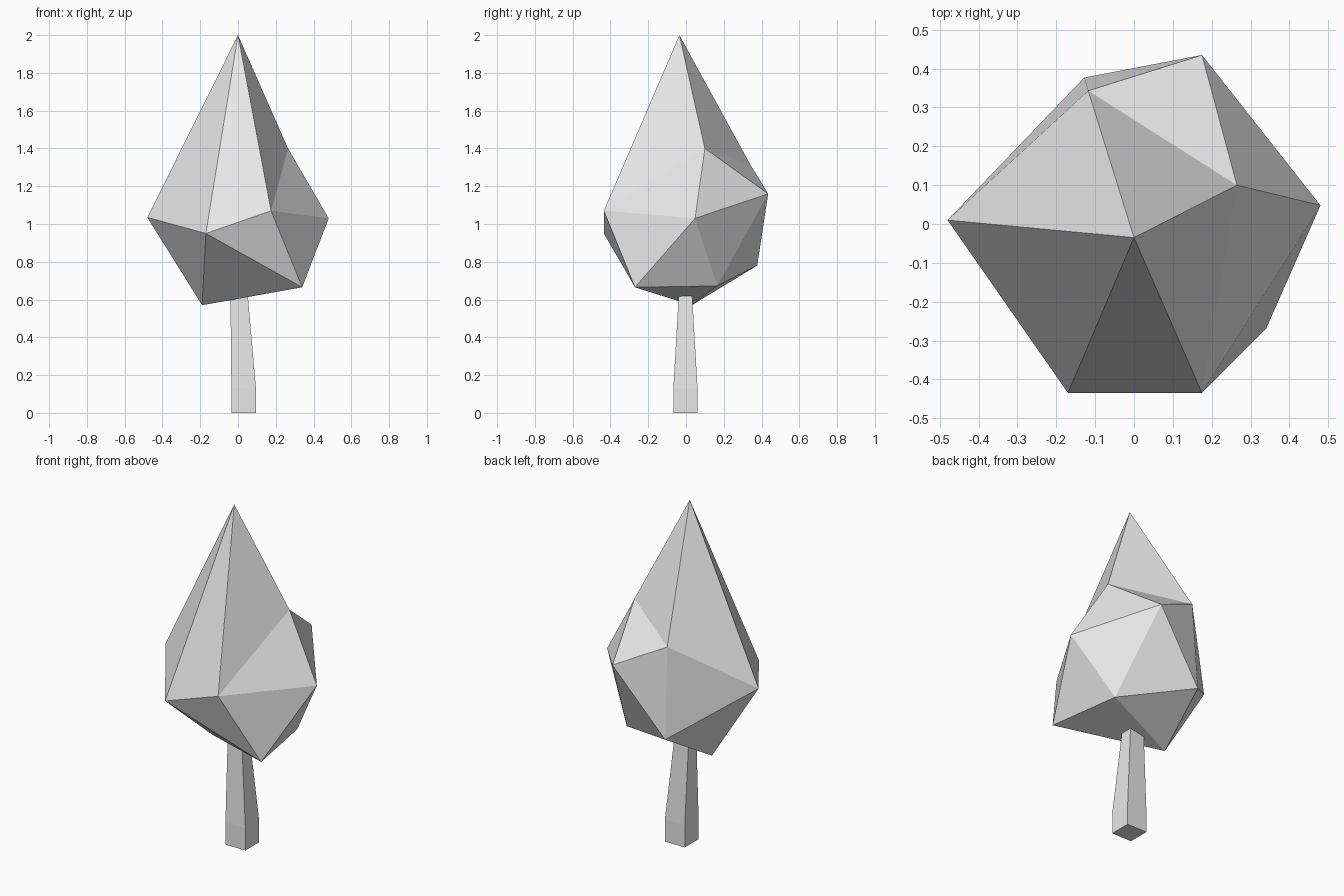
import bpy
import bmesh
from mathutils import Vector

cube = bpy.data.objects.get("Cube")
if cube:
    bpy.data.objects.remove(cube, do_unlink=True)

# One plain grey for the whole tree
grey = bpy.data.materials.new("light_grey")
grey.use_nodes = True
colour = (0.8, 0.8, 0.8, 1.0)
grey.diffuse_color = colour
bsdf = grey.node_tree.nodes["Principled BSDF"]
bsdf.inputs["Base Color"].default_value = colour
bsdf.inputs["Roughness"].default_value = 0.8


def finish(bm, name):
    """Turn a bmesh into a flat-shaded grey object."""
    bmesh.ops.recalc_face_normals(bm, faces=bm.faces)
    mesh = bpy.data.meshes.new(name)
    bm.to_mesh(mesh)
    bm.free()
    mesh.materials.append(grey)
    obj = bpy.data.objects.new(name, mesh)
    bpy.context.collection.objects.link(obj)
    return obj


# Foliage: a stretched, irregular twenty-sided crystal (tip, two rings, base)
tip = (0.0, -0.035, 2.0)
upper_ring = [(-0.48, 0.01, 1.035), (-0.17, -0.435, 0.95), (0.175, -0.435, 1.07),
              (0.265, 0.10, 1.40), (-0.118, 0.343, 1.31)]
lower_ring = [(-0.19, 0.03, 0.57), (0.34, -0.27, 0.665), (0.48, 0.048, 1.03),
              (0.175, 0.435, 1.16), (-0.128, 0.377, 0.78)]
base = (0.27, 0.165, 0.672)

bm = bmesh.new()
top = bm.verts.new(tip)
bottom = bm.verts.new(base)
upper = [bm.verts.new(p) for p in upper_ring]
lower = [bm.verts.new(p) for p in lower_ring]
for i in range(5):
    j = (i + 1) % 5
    bm.faces.new((top, upper[i], upper[j]))
    bm.faces.new((upper[i], lower[i], upper[j]))
    bm.faces.new((upper[j], lower[i], lower[j]))
    bm.faces.new((lower[i], bottom, lower[j]))
finish(bm, "foliage")

# Trunk: square foot with a leaning taper that ends inside the foliage
# Each section is (height, centre x, centre y, half width x, half width y)
sections = [(0.0, 0.03, -0.003, 0.065, 0.064),
            (0.13, 0.03, -0.003, 0.065, 0.064),
            (0.70, 0.002, -0.003, 0.043, 0.031)]
bm = bmesh.new()
rings = []
for z, cx, cy, hx, hy in sections:
    centre = Vector((cx, cy, z))
    corners = [(-hx, -hy, 0), (hx, -hy, 0), (hx, hy, 0), (-hx, hy, 0)]
    rings.append([bm.verts.new(centre + Vector(c)) for c in corners])
for a, b in zip(rings, rings[1:]):
    for i in range(4):
        j = (i + 1) % 4
        bm.faces.new((a[i], a[j], b[j], b[i]))
bm.faces.new(rings[0])
bm.faces.new(rings[-1])
finish(bm, "trunk")
